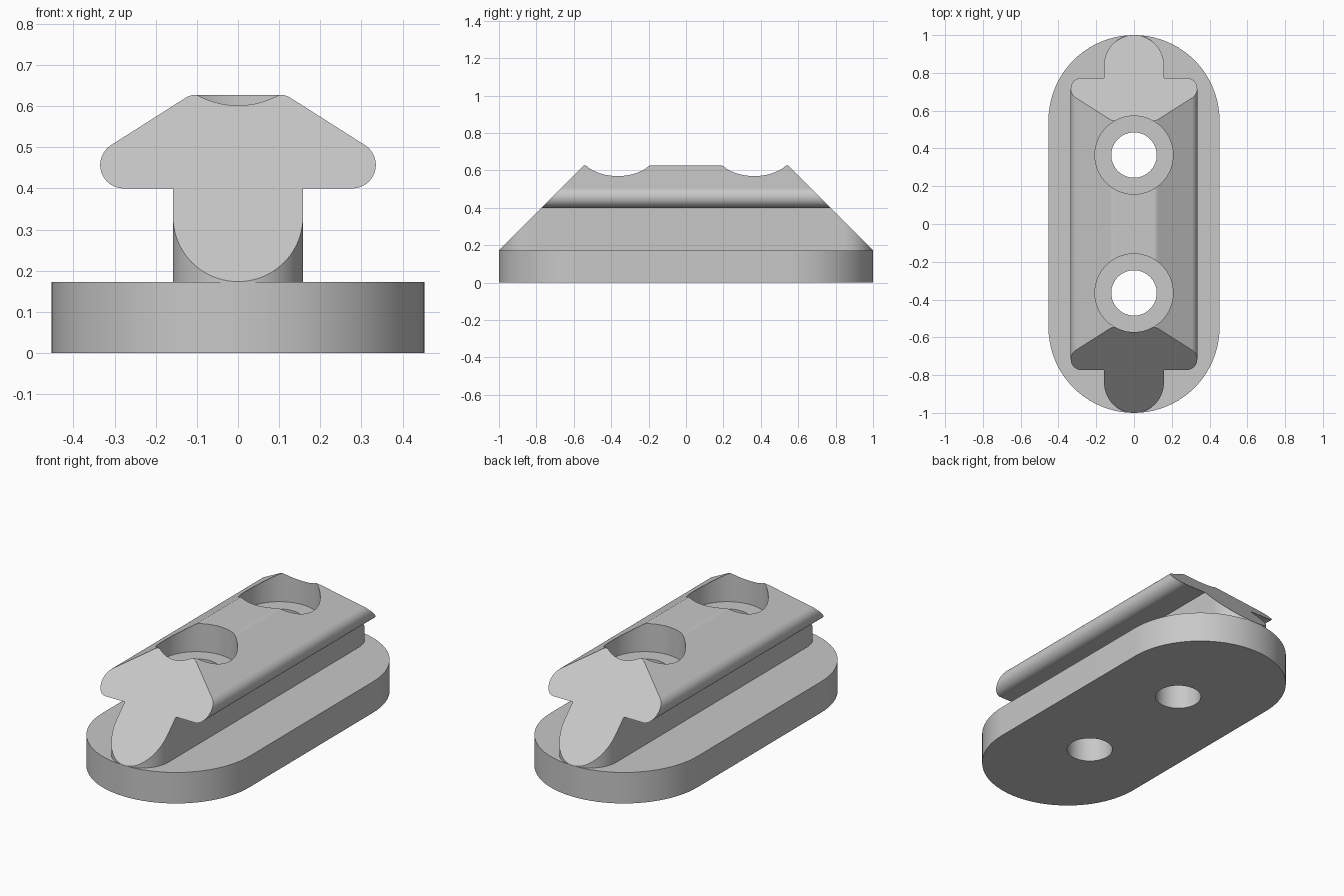
import bpy, bmesh, math
from mathutils import Vector

if "Cube" in bpy.data.objects:
    bpy.data.objects.remove(bpy.data.objects["Cube"], do_unlink=True)

BASE_H, TOP = 0.173, 0.627
HOLE_Y, HOLE_R, BORE_R, BORE_Z = 0.365, 0.12, 0.207, 0.47

grey = bpy.data.materials.new("plain grey")
grey.use_nodes = True
grey.diffuse_color = (0.58, 0.58, 0.58, 1)
grey.node_tree.nodes["Principled BSDF"].inputs["Base Color"].default_value = grey.diffuse_color


def arc(cx, cy, r, start, end, n):
    """Points on an arc, angles in degrees."""
    return [(cx + r * math.cos(math.radians(start + (end - start) * i / n)),
             cy + r * math.sin(math.radians(start + (end - start) * i / n)))
            for i in range(n + 1)]


def prism(name, points, offset):
    """Closed solid made by extruding a loop of 3D points."""
    bm = bmesh.new()
    face = bm.faces.new([bm.verts.new(p) for p in points])
    out = bmesh.ops.extrude_face_region(bm, geom=[face])
    moved = [v for v in out["geom"] if isinstance(v, bmesh.types.BMVert)]
    bmesh.ops.translate(bm, verts=moved, vec=offset)
    bmesh.ops.recalc_face_normals(bm, faces=bm.faces)
    mesh = bpy.data.meshes.new(name)
    bm.to_mesh(mesh)
    bm.free()
    obj = bpy.data.objects.new(name, mesh)
    bpy.context.collection.objects.link(obj)
    mesh.materials.append(grey)
    return obj


def slot(name, radius, z0, z1, half_length=1.0):
    """Upright solid with a round-ended outline along y."""
    c = half_length - radius
    loop = arc(0, c, radius, 0, 180, 40) + arc(0, -c, radius, 180, 360, 40)
    return prism(name, [(x, y, z0) for x, y in loop], (0, 0, z1 - z0))


def cylinder(name, r, y, z0, z1):
    loop = arc(0, y, r, 0, 360, 64)[:-1]
    return prism(name, [(x, v, z0) for x, v in loop], (0, 0, z1 - z0))


def combine(obj, other, operation):
    """Apply a boolean and remove the helper."""
    other.hide_render = True
    mod = obj.modifiers.new("combine", 'BOOLEAN')
    mod.operation, mod.object, mod.solver = operation, other, 'EXACT'
    bpy.context.view_layer.objects.active = obj
    bpy.ops.object.modifier_apply(modifier=mod.name)
    bpy.data.objects.remove(other, do_unlink=True)


# Round-ended base plate
base = slot("base_plate", 0.453, 0, BASE_H)

# Winged head profile, mirrored across x, running along y
half = [(0.158, 0.4)] + arc(0.278, 0.457, 0.057, -90, 58, 16)
half += arc(0.105, TOP - 0.04, 0.04, 58, 90, 5)
profile = half + [(-x, z) for x, z in reversed(half)]
rail = prism("slot_rail", [(x, -0.95, z) for x, z in profile], (0, 1.9, 0))

# Narrow stem under the head
combine(rail, slot("stem", 0.158, BASE_H, 0.45), 'UNION')

# Both ends sloped at 45 degrees
bm = bmesh.new()
bm.from_mesh(rail.data)
for side in (-1, 1):
    cut = bmesh.ops.bisect_plane(
        bm, geom=bm.verts[:] + bm.edges[:] + bm.faces[:], dist=1e-5,
        plane_co=Vector((0, side, BASE_H + 0.0005)), plane_no=Vector((0, side, 1)),
        clear_outer=True)
    rim = [e for e in cut["geom_cut"] if isinstance(e, bmesh.types.BMEdge) and e.is_boundary]
    bmesh.ops.holes_fill(bm, edges=rim, sides=0)
bmesh.ops.recalc_face_normals(bm, faces=bm.faces)
bm.to_mesh(rail.data)
bm.free()

# Counterbored screw holes
for side in (-1, 1):
    y = side * HOLE_Y
    combine(rail, cylinder("bore_cutter", BORE_R, y, BORE_Z, 0.9), 'DIFFERENCE')
    for part in (rail, base):
        combine(part, cylinder("hole_cutter", HOLE_R, y, -0.2, 0.8), 'DIFFERENCE')

# Smooth rounded walls, crisp edges
for obj in (base, rail):
    bpy.ops.object.select_all(action='DESELECT')
    obj.select_set(True)
    bpy.context.view_layer.objects.active = obj
    bpy.ops.object.shade_smooth_by_angle(angle=math.radians(25))
    weighted = obj.modifiers.new("flat_face_normals", 'WEIGHTED_NORMAL')
    weighted.keep_sharp = True
